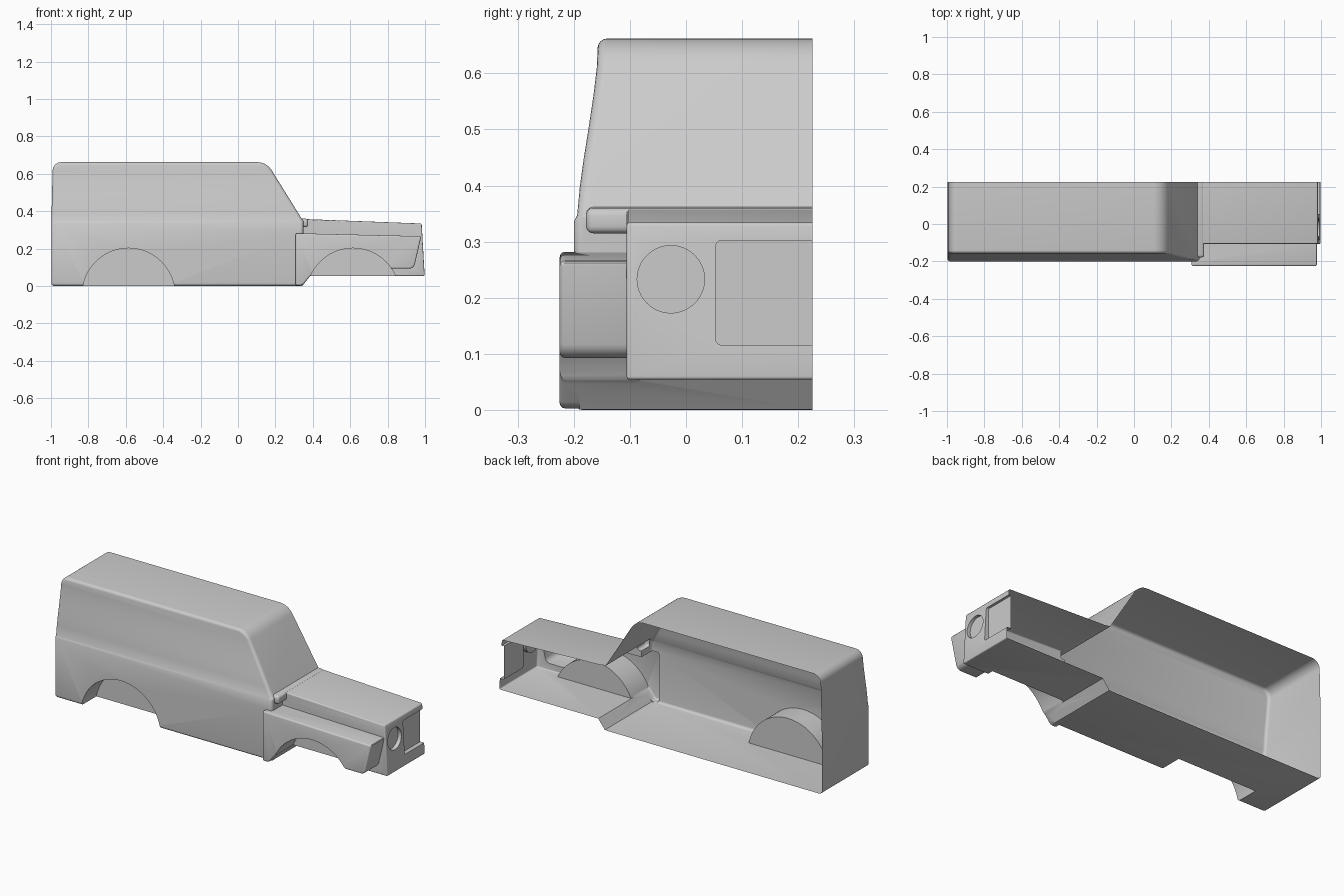
import bpy, bmesh, math
from mathutils import Vector

if "Cube" in bpy.data.objects:
    bpy.data.objects.remove(bpy.data.objects["Cube"])

CUT_Y = 0.225   # open symmetry plane of the half shell
DEEP = 0.4      # solids run past the plane and are trimmed at the end


def rounded(points, steps=8):
    """Outline from (u, v[, tangent length]) corners, with true arcs at the rounded ones."""
    out, n = [], len(points)
    for i, p in enumerate(points):
        c = Vector(p[:2])
        if len(p) < 3:
            out.append(c)
            continue
        d0 = (Vector(points[i - 1][:2]) - c).normalized()
        d1 = (Vector(points[(i + 1) % n][:2]) - c).normalized()
        a, b, w = c + d0 * p[2], c + d1 * p[2], math.sin(d0.angle(d1) / 2)
        for k in range(steps + 1):
            t = k / steps
            k0, k1, k2 = (1 - t) ** 2, 2 * w * t * (1 - t), t * t
            out.append((a * k0 + c * k1 + b * k2) / (k0 + k1 + k2))
    return out


def prism(name, points, lo, hi, axis="y"):
    """Extrude an outline: (x, z) along y, or (y, z) along x."""
    bm = bmesh.new()
    place = (lambda p, d: (p.x, d, p.y)) if axis == "y" else (lambda p, d: (d, p.x, p.y))
    face = bm.faces.new([bm.verts.new(place(p, lo)) for p in rounded(points)])
    new = bmesh.ops.extrude_face_region(bm, geom=[face])["geom"]
    shift = (0, hi - lo, 0) if axis == "y" else (hi - lo, 0, 0)
    bmesh.ops.translate(bm, vec=shift, verts=[g for g in new if isinstance(g, bmesh.types.BMVert)])
    bmesh.ops.recalc_face_normals(bm, faces=bm.faces)
    me = bpy.data.meshes.new(name)
    bm.to_mesh(me)
    bm.free()
    ob = bpy.data.objects.new(name, me)
    bpy.context.collection.objects.link(ob)
    return ob


def apply(ob, mod):
    bpy.context.view_layer.objects.active = ob
    bpy.ops.object.modifier_apply(modifier=mod.name)


def bevel(ob, width, segments=3):
    mod = ob.modifiers.new("round", "BEVEL")
    mod.width, mod.segments = width, segments
    mod.limit_method, mod.angle_limit = "ANGLE", math.radians(40)
    mod.use_clamp_overlap = False
    apply(ob, mod)


def combine(ob, other, operation):
    mod = ob.modifiers.new("combine", "BOOLEAN")
    mod.object, mod.operation, mod.solver = other, operation, "EXACT"
    apply(ob, mod)
    bpy.data.objects.remove(other)


def circle(u, v, r, n=64):
    return [(u + r * math.cos(2 * math.pi * i / n), v + r * math.sin(2 * math.pi * i / n))
            for i in range(n)]


# Cabin: side outline intersected with the tapering cross-section
body = prism("car_body_half", [(-0.998, 0), (0.345, 0), (0.35, 0.345), (0.153, 0.662, 0.05),
                               (-0.99, 0.662, 0.045), (-0.998, 0.34)], -0.3, DEEP)
section = prism("cabin_section", [(DEEP, -0.1), (-0.2, -0.1), (-0.2, 0.335), (-0.194, 0.347),
                                  (-0.189, 0.40), (-0.182, 0.45), (-0.174, 0.50),
                                  (-0.165, 0.56), (-0.159, 0.61), (-0.155, 0.7),
                                  (DEEP, 0.7)], -1.2, 0.6, "x")
combine(body, section, "INTERSECT")
bevel(body, 0.016, 4)

# Cowl below the windscreen
cowl = prism("cowl", [(0.28, 0.315), (0.375, 0.315), (0.375, 0.359), (0.28, 0.366)], -0.178, DEEP)
bevel(cowl, 0.012)

# Sloped toe board under the front of the cabin
toe = prism("toe_board", [(0.30, 0.001), (0.345, 0.001), (0.39, 0.06), (0.30, 0.08)], -0.19, DEEP)

# Bonnet and nose
bonnet = prism("bonnet", [(0.30, 0.054), (0.998, 0.054), (0.982, 0.334), (0.30, 0.36)],
               -0.106, DEEP)
bevel(bonnet, 0.006)

# Front fender
fender = prism("fender", [(0.308, 0.003), (0.345, 0.003, 0.015), (0.39, 0.058, 0.015),
                          (0.5, 0.093), (0.94, 0.093, 0.025), (0.98, 0.266), (0.308, 0.282)],
               -0.225, -0.08)
bevel(fender, 0.009)

for part in (cowl, toe, bonnet, fender):
    combine(body, part, "UNION")

# Wheel wells
for x in (-0.585, 0.615):
    well = prism("wheel_well", circle(x, -0.046, 0.248, 96), -0.3, -0.068)
    combine(body, well, "DIFFERENCE")

# Headlight and grille recesses
combine(body, prism("headlight", circle(-0.027, 0.233, 0.06), 0.968, 1.1, "x"), "DIFFERENCE")
grille = prism("grille", [(0.053, 0.116, 0.01), (DEEP + 0.1, 0.116), (DEEP + 0.1, 0.302),
                          (0.053, 0.302, 0.01)], 0.97, 1.1, "x")
combine(body, grille, "DIFFERENCE")

# Trim to the open half shell
bm = bmesh.new()
bm.from_mesh(body.data)
bmesh.ops.bisect_plane(bm, geom=bm.verts[:] + bm.edges[:] + bm.faces[:], dist=1e-5,
                       plane_co=(0, CUT_Y, 0), plane_no=(0, 1, 0), clear_outer=True)
bm.to_mesh(body.data)
bm.free()

bpy.ops.object.select_all(action="DESELECT")
body.select_set(True)
bpy.context.view_layer.objects.active = body
bpy.ops.object.shade_smooth_by_angle(angle=math.radians(32))
